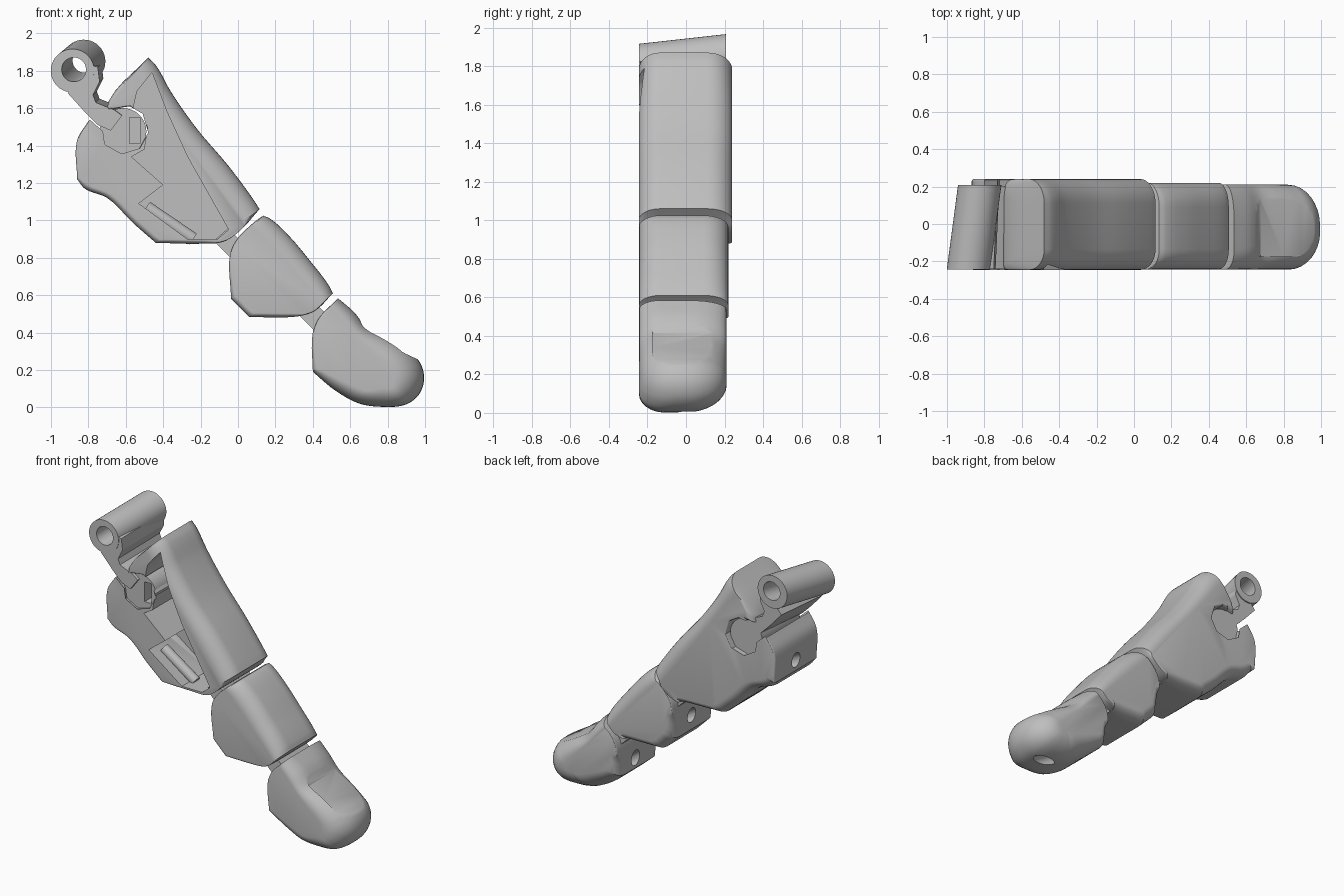
import bpy, bmesh, math
from mathutils import Vector

if "Cube" in bpy.data.objects:
    bpy.data.objects.remove(bpy.data.objects["Cube"])

grey = bpy.data.materials.new("matte grey")
grey.diffuse_color = (0.52, 0.52, 0.52, 1)
grey.use_nodes = True
grey.node_tree.nodes["Principled BSDF"].inputs["Base Color"].default_value = grey.diffuse_color


def finish(name, bm):
    bmesh.ops.recalc_face_normals(bm, faces=bm.faces[:])
    me = bpy.data.meshes.new(name)
    bm.to_mesh(me)
    bm.free()
    me.materials.append(grey)
    ob = bpy.data.objects.new(name, me)
    bpy.context.collection.objects.link(ob)
    return ob


def smooth_outline(pts, steps=5):
    """Hermite curve through (x, z, radius) points; sharp turns stay corners."""
    P = [Vector(p) for p in pts]
    n, out = len(P), []

    def tangent(i):
        a, b = P[i] - P[i - 1], P[(i + 1) % n] - P[i]
        return None if a.xy.angle(b.xy) > 0.6 else (a.normalized() + b.normalized()).normalized()

    for i in range(n):
        p, q = P[i], P[(i + 1) % n]
        d = q - p
        t0, t1 = tangent(i), tangent((i + 1) % n)
        m0 = d if t0 is None else t0 * d.length
        m1 = d if t1 is None else t1 * d.length
        for k in range(steps):
            t = k / steps
            out.append(p * (2*t**3 - 3*t*t + 1) + m0 * (t**3 - 2*t*t + t)
                       + q * (3*t*t - 2*t**3) + m1 * (t**3 - t*t))
    return out


def segment(name, pts, bone, y0, y1, cap=0.11, steps=5):
    """Side profile run across the width, its rims rounded towards a bone line."""
    pts = smooth_outline(pts, steps)
    A, B = Vector(bone[0]), Vector(bone[1])
    bm, rings = bmesh.new(), []
    arcs = [i * math.pi / 16 for i in range(9)]
    for side, a in [(-1, a) for a in reversed(arcs)] + [(1, a) for a in arcs]:
        ring = []
        for p in pts:
            t = max(0, min(1, (p.xy - A).dot(B - A) / (B - A).length_squared))
            to = A + (B - A) * t - p.xy
            r = max(p.z, 0.006)
            if side > 0 and r > 0.015:      # the back is rounder than the front
                r = 1.3 * r + 0.04
            q = p.xy + to.normalized() * min(r, to.length * 0.8) * (1 - math.cos(a))
            ry = min(r * 1.25, cap if side < 0 else cap + 0.02) * (1 - math.sin(a))
            ring.append(bm.verts.new((q.x, y0 + ry if side < 0 else y1 - ry, q.y)))
        rings.append(ring)
    n = len(pts)
    for r, s in zip(rings, rings[1:]):
        for i in range(n):
            bm.faces.new((r[i], r[(i + 1) % n], s[(i + 1) % n], s[i]))
    bm.faces.new(rings[0])
    bm.faces.new(rings[-1])
    return finish(name, bm)


def prism(name, pts, y0, y1, shift=(0, 0)):
    """Straight prism; shift slides the back end for slanted parts."""
    bm = bmesh.new()
    f = [bm.verts.new((x, y0, z)) for x, z in pts]
    b = [bm.verts.new((x + shift[0], y1, z + shift[1])) for x, z in pts]
    n = len(pts)
    bm.faces.new(f)
    bm.faces.new(b)
    for i in range(n):
        bm.faces.new((f[i], f[(i + 1) % n], b[(i + 1) % n], b[i]))
    return finish(name, bm)


def circle(x, z, r, n=40):
    return [(x + r * math.cos(i * math.tau / n), z + r * math.sin(i * math.tau / n)) for i in range(n)]


def rod(name, a, b, r):
    a, b = Vector(a), Vector(b)
    bm = bmesh.new()
    bmesh.ops.create_cone(bm, cap_ends=True, segments=24, radius1=r, radius2=r, depth=(b - a).length)
    bm.transform((b - a).to_track_quat('Z', 'Y').to_matrix().to_4x4())
    bmesh.ops.translate(bm, verts=bm.verts[:], vec=(a + b) / 2)
    return finish(name, bm)


def cut(ob, cutter):
    m = ob.modifiers.new("cut", 'BOOLEAN')
    m.operation, m.object, m.solver = 'DIFFERENCE', cutter, 'EXACT'
    bpy.context.view_layer.objects.active = ob
    bpy.ops.object.modifier_apply(modifier=m.name)
    bpy.data.objects.remove(cutter)


# Base segment with a knuckle socket, hollow front channel and cord tunnel
base = segment("base_segment", [
    (-.48, 1.87, .12), (-.44, 1.83, .13), (-.36, 1.69, .15), (-.22, 1.49, .15), (-.05, 1.29, .14),
    (.09, 1.10, .11), (.115, 1.06, .1), (0, .935, .012), (-.08, .885, .012), (-.2, .875, .03),
    (-.44, .88, .03), (-.56, .985, .03), (-.70, 1.12, .03), (-.82, 1.17, .03), (-.86, 1.22, .012),
    (-.86, 1.43, .012), (-.80, 1.53, .012), (-.73, 1.47, .01), (-.72, 1.40, .01), (-.63, 1.35, .01),
    (-.53, 1.38, .01), (-.48, 1.47, .01), (-.51, 1.57, .01), (-.58, 1.61, .01), (-.70, 1.59, .02),
    (-.69, 1.64, .03)],
    ((-.58, 1.76), (.03, .965)), -.245, .24)
cut(base, prism("channel_cutter", [
    (-.57, 1.34), (-.40, 1.19), (-.53, 1.09), (-.27, .90), (-.11, .90), (-.05, .95),
    (-.27, 1.34), (-.38, 1.58), (-.46, 1.79), (-.54, 1.69), (-.56, 1.60), (-.48, 1.50), (-.50, 1.38)],
    -.3, .06))
cut(base, rod("tunnel_cutter", (-.95, 0, 1.34), (-.50, 0, 1.12), .045))
cut(base, rod("tunnel_cutter", (-.35, 0, 1.05), (.02, 0, .83), .045))
guide = rod("channel_guide", (-.49, -.13, 1.07), (-.24, -.13, .90), .035)

# Middle segment
middle = segment("middle_segment", [
    (.135, 1.025, .09), (.17, 1.01, .1), (.27, .92, .11), (.38, .79, .11), (.49, .645, .1),
    (.507, .61, .09), (.41, .515, .012), (.36, .495, .012), (.27, .482, .03), (.06, .484, .03),
    (-.037, .58, .03), (-.04, .83, .01), (-.005, .90, .012), (.08, .985, .02)],
    ((.05, .955), (.44, .545)), -.243, .22)
cut(middle, rod("tunnel_cutter", (-.15, 0, .74), (.45, 0, .44), .045))

# Fingertip with recessed nail bed
tip = segment("fingertip", [
    (.535, .583, .08), (.62, .51, .1), (.69, .425, .1), (.80, .37, .11), (.90, .31, .13),
    (.97, .245, .16), (.995, .165, .17), (.98, .09, .16), (.94, .04, .14), (.88, .01, .11),
    (.77, .003, .1), (.65, .02, .09), (.52, .09, .07), (.40, .19, .03), (.40, .40, .01),
    (.43, .475, .012), (.50, .55, .02)],
    ((.48, .525), (.78, .18)), -.243, .21, cap=.2)
nail = prism("nail_cutter", [(.63, .52), (.675, .415), (.80, .34), (.90, .285), (.965, .255),
                             (1.05, .28), (1.0, .52)], -.175, .145)
cut(tip, nail)
cut(tip, rod("tunnel_cutter", (.30, 0, .33), (.86, 0, -.04), .045))

# Thin flexible hinges between the segments
h1 = prism("base_hinge", [(-.13, .89), (-.05, .96), (.03, .87), (-.03, .79)], -.17, .15)
h2 = prism("tip_hinge", [(.32, .50), (.40, .57), (.48, .49), (.41, .41)], -.17, .15)

# Knuckle lever: pivot barrel, bent arm and slanted tube
pivot = prism("knuckle_pivot", circle(-.615, 1.475, .125), -.22, .20)
cut(pivot, prism("slot_cutter", [(-.58, 1.41), (-.525, 1.41), (-.525, 1.55), (-.58, 1.55)], -.3, -.12))
arm = prism("lever_arm", [
    (-.91, 1.68), (-.82, 1.58), (-.75, 1.51), (-.68, 1.48), (-.62, 1.56), (-.66, 1.59),
    (-.76, 1.63), (-.775, 1.67), (-.74, 1.74), (-.75, 1.82), (-.84, 1.84), (-.86, 1.74)], -.24, .2, (.02, .02))
cut(arm, prism("bore_cutter", circle(-.885, 1.80, .1), -.3, .26, (.072, .06)))
tube = prism("lever_tube", circle(-.885, 1.80, .116), -.243, .208, (.06, .05))
cut(tube, prism("bore_cutter", circle(-.885, 1.80, .065), -.3, .26, (.072, .06)))

for ob in list(bpy.context.collection.objects):
    bpy.ops.object.select_all(action='DESELECT')
    ob.select_set(True)
    bpy.context.view_layer.objects.active = ob
    bpy.ops.object.shade_smooth_by_angle(angle=math.radians(32))
